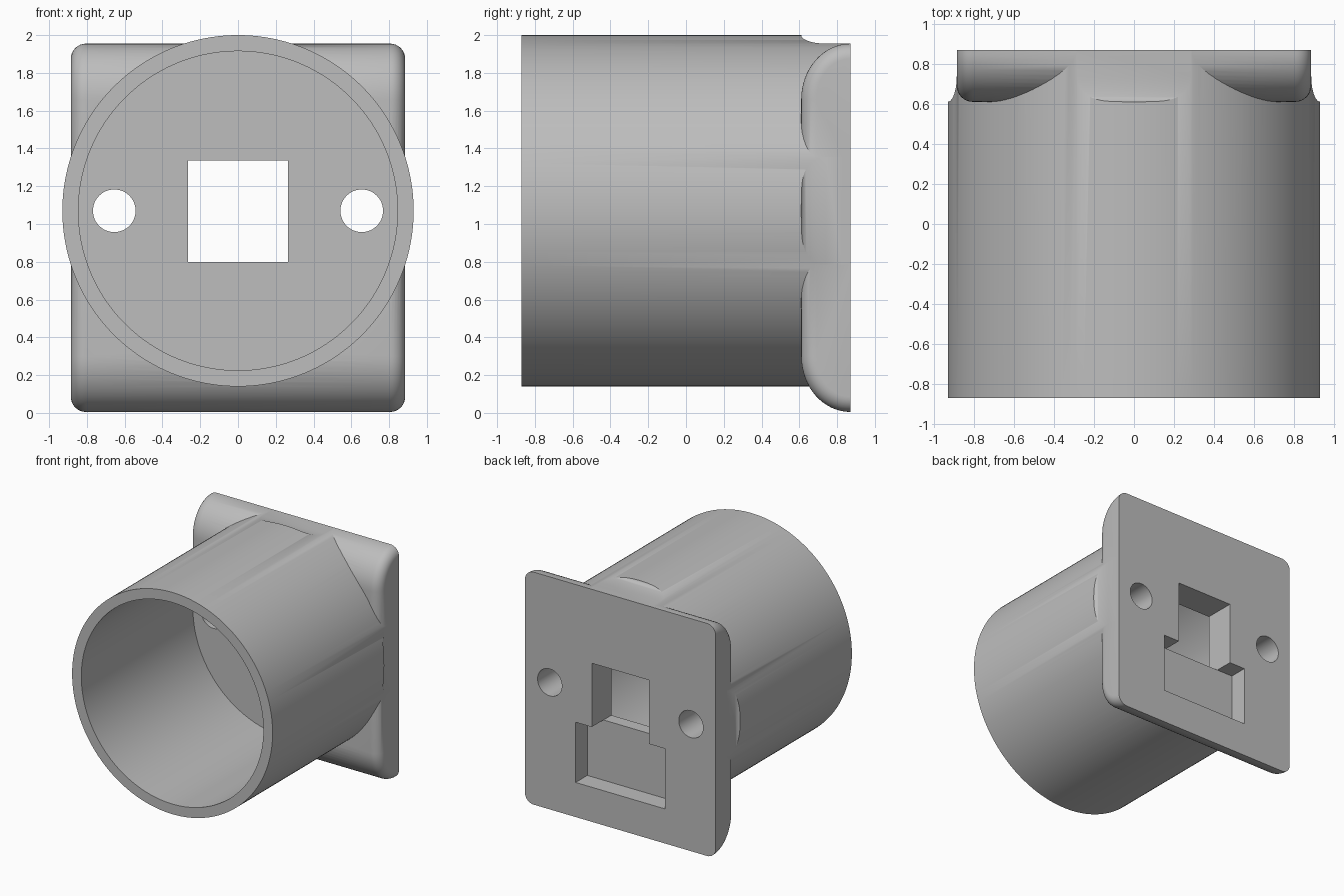
import bpy
import bmesh
from math import sin, cos, pi, radians
from mathutils import Matrix, Vector

if "Cube" in bpy.data.objects:
    bpy.data.objects.remove(bpy.data.objects["Cube"], do_unlink=True)

AXIS_Z = 1.07                  # height of the tube axis
FRONT, BACK = -0.87, 0.87
FLOOR = 0.61                   # front of the plate and floor of the bore
R_OUT, R_IN = 0.93, 0.845
HALF_W, BOTTOM, TOP = 0.885, 0.005, 1.955

grey = bpy.data.materials.new("matte_grey")
grey.use_nodes = True
colour = (0.51, 0.51, 0.51, 1)
grey.diffuse_color = colour
grey.node_tree.nodes["Principled BSDF"].inputs["Base Color"].default_value = colour


def finish(name, bm):
    bmesh.ops.recalc_face_normals(bm, faces=bm.faces)
    mesh = bpy.data.meshes.new(name)
    bm.to_mesh(mesh)
    bm.free()
    mesh.materials.append(grey)
    obj = bpy.data.objects.new(name, mesh)
    bpy.context.collection.objects.link(obj)
    return obj


def cylinder(name, x, radius, y0, y1, sides):
    bm = bmesh.new()
    place = Matrix.Translation((x, (y0 + y1) / 2, AXIS_Z)) @ Matrix.Rotation(pi / 2, 4, 'X')
    bmesh.ops.create_cone(bm, cap_ends=True, segments=sides, radius1=radius,
                          radius2=radius, depth=y1 - y0, matrix=place)
    return finish(name, bm)


def prism_mesh(points, vector):
    bm = bmesh.new()
    face = bm.faces.new([bm.verts.new(p) for p in points])
    moved = bmesh.ops.extrude_face_region(bm, geom=[face], use_keep_orig=True)["geom"]
    bmesh.ops.translate(bm, vec=vector, verts=[v for v in moved if isinstance(v, bmesh.types.BMVert)])
    return bm


def box(name, half_x, y0, y1, z0, z1):
    pts = [(-half_x, y0, z0), (half_x, y0, z0), (half_x, y0, z1), (-half_x, y0, z1)]
    return finish(name, prism_mesh(pts, Vector((0, y1 - y0, 0))))


def boolean(target, tool, operation):
    mod = target.modifiers.new(tool.name, 'BOOLEAN')
    mod.operation, mod.solver, mod.object = operation, 'EXACT', tool
    bpy.ops.object.select_all(action='DESELECT')
    bpy.context.view_layer.objects.active = target
    target.select_set(True)
    bpy.ops.object.modifier_apply(modifier=mod.name)
    bpy.data.objects.remove(tool, do_unlink=True)


# Tube, trimmed to the plate outline by hollow curves at the top and sides
body = cylinder("tube_mount", 0, R_OUT, FRONT, BACK, 160)


def hollow(edge, radius):
    arc = [(FLOOR + 0.13 * (1 - cos(t)), radius - (radius - edge) * sin(t))
           for t in (i * pi / 20 for i in range(11))]
    return [(FLOOR, radius + 0.1)] + arc + [(BACK + 0.1, edge), (BACK + 0.1, radius + 0.1)]


top_cut = prism_mesh([(-1, y, z + AXIS_Z) for y, z in hollow(TOP - AXIS_Z, R_OUT)], Vector((2, 0, 0)))
boolean(body, finish("top_hollow", top_cut), 'DIFFERENCE')
for side in (-1, 1):
    cut = prism_mesh([(side * x, y, 0) for y, x in hollow(HALF_W, R_OUT)], Vector((0, 0, 2.2)))
    boolean(body, finish("side_hollow", cut), 'DIFFERENCE')

# Wall plate: deeply rounded top and bottom, softly rounded ends
depth, drop = BACK - FLOOR, 0.295
steps = [i * pi / 32 for i in range(17)]
profile = [(BACK - depth * sin(t), BOTTOM + drop * (1 - cos(t))) for t in steps]
profile += [(y, BOTTOM + TOP - z) for y, z in reversed(profile)]
bm = prism_mesh([(-HALF_W, y, z) for y, z in profile], Vector((2 * HALF_W, 0, 0)))
rim = [e for e in bm.edges
       if abs(e.verts[0].co.x - e.verts[1].co.x) < 0.01
       and not all(v.co.y > BACK - 0.001 for v in e.verts)]
bmesh.ops.bevel(bm, geom=rim, offset=0.08, segments=8, profile=0.5, affect='EDGES')
boolean(body, finish("wall_plate", bm), 'UNION')

# Bore, square socket opening, rear pocket and screw holes
boolean(body, cylinder("bore", 0, R_IN, FRONT - 0.1, FLOOR, 160), 'DIFFERENCE')
boolean(body, box("socket_opening", 0.265, FLOOR - 0.1, BACK + 0.1, 0.80, 1.335), 'DIFFERENCE')
boolean(body, box("rear_pocket", 0.415, BACK - 0.155, BACK + 0.1, 0.295, 0.80), 'DIFFERENCE')
for side in (-1, 1):
    boolean(body, cylinder("screw_hole", side * 0.655, 0.113, FLOOR - 0.1, BACK + 0.1, 48), 'DIFFERENCE')

bpy.ops.object.shade_smooth_by_angle(angle=radians(30))
